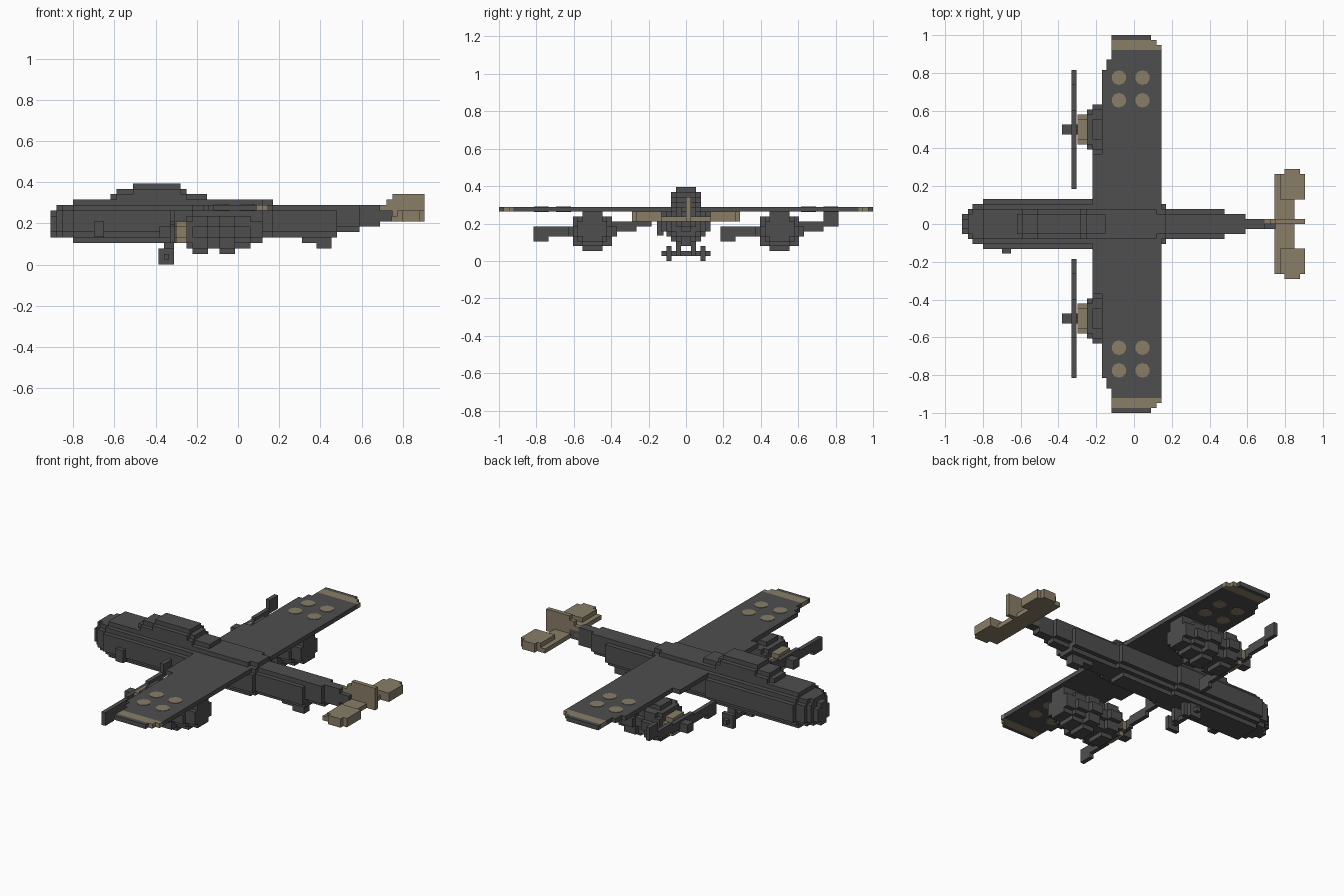
import bpy, bmesh, math
from mathutils import Matrix

if "Cube" in bpy.data.objects:
    bpy.data.objects.remove(bpy.data.objects["Cube"])

V = 2 / 76  # size of one block


def material(name, rgb):
    m = bpy.data.materials.new(name)
    m.diffuse_color = (*rgb, 1)
    m.use_nodes = True
    m.node_tree.nodes["Principled BSDF"].inputs["Base Color"].default_value = m.diffuse_color
    return m


GREY = material("dark_grey", (0.077, 0.077, 0.077))
TAN = material("tan", (0.25, 0.208, 0.137))


def finish(name, bm, mat):
    bmesh.ops.recalc_face_normals(bm, faces=bm.faces)
    me = bpy.data.meshes.new(name)
    bm.to_mesh(me)
    bm.free()
    me.materials.append(mat)
    ob = bpy.data.objects.new(name, me)
    bpy.context.collection.objects.link(ob)
    return ob


def extrude(bm, points, offset):
    face = bm.faces.new([bm.verts.new(p) for p in points])
    new = bmesh.ops.extrude_face_region(bm, geom=[face], use_keep_orig=True)["geom"]
    bmesh.ops.translate(bm, vec=offset, verts=[g for g in new if isinstance(g, bmesh.types.BMVert)])


def boxes(name, mat, *spans):
    """Several boxes in one object, each (x0, x1, y0, y1, z0, z1)."""
    bm = bmesh.new()
    for x0, x1, y0, y1, z0, z1 in spans:
        extrude(bm, [(x0, y0, z0), (x1, y0, z0), (x1, y1, z0), (x0, y1, z0)], (0, 0, z1 - z0))
    return finish(name, bm, mat)


def stepped_body(name, mat, sections, cy=0.0):
    """Sections along x: (x0, x1, bottom row, half widths of the rows upward), in blocks."""
    bm = bmesh.new()
    for x0, x1, row, widths in sections:
        side = []
        for i, w in enumerate(widths):
            for z in (row + i, row + i + 1):
                if i and z == row + i and widths[i - 1] == w:
                    continue
                side.append((w * V, z * V))
        loop = [(y, z) for y, z in side] + [(-y, z) for y, z in reversed(side)]
        extrude(bm, [(x0, cy + y, z) for y, z in loop], (x1 - x0, 0, 0))
    return finish(name, bm, mat)


# Fuselage, nose to tail boom
stepped_body("fuselage", GREY, [
    (-0.91, -0.88, 5, [1, 2, 2, 2, 1]),
    (-0.88, -0.855, 5, [2, 3, 3, 3, 3, 2]),
    (-0.855, -0.80, 5, [3, 4, 4, 4, 4, 3]),
    (-0.80, -0.22, 4, [3, 4, 5, 5, 5, 5, 4, 3]),
    (-0.22, 0.12, 4, [2, 3, 4, 4, 4, 4, 3, 3]),
    (0.12, 0.17, 5, [3, 4, 4, 4, 4, 3, 2]),
    (0.17, 0.48, 5, [2, 3, 3, 3, 3, 2]),
    (0.48, 0.59, 6, [1, 2, 2, 2, 2]),
    (0.59, 0.69, 7, [1, 1, 1, 1]),
    (0.69, 0.75, 8, [1, 1]),
])

# Stepped cockpit canopy
stepped_body("canopy", GREY, [
    (-0.62, -0.59, 12, [2]),
    (-0.59, -0.51, 12, [3, 2]),
    (-0.51, -0.28, 12, [3, 3, 2]),
    (-0.28, -0.25, 12, [3, 2]),
    (-0.25, -0.15, 12, [2]),
])
boxes("side_blister", GREY, (-0.70, -0.65, -0.155, -0.12, 0.135, 0.21))

# Wing with stepped leading edge
half = [(-0.22, 0), (-0.22, 0.37), (-0.17, 0.37), (-0.17, 0.815), (-0.145, 0.815),
        (-0.145, 0.87), (-0.12, 0.87), (-0.12, 0.921), (0.145, 0.921), (0.145, 0)]
outline = half[1:-1] + [(x, -y) for x, y in reversed(half[1:-1])]
bm = bmesh.new()
extrude(bm, [(x, y, 10 * V) for x, y in outline], (0, 0, V))
finish("wing", bm, GREY)

Z0, Z1 = 10 * V, 11 * V
for s, side in ((1, "left"), (-1, "right")):
    # Tan band and dark end of each wing tip
    boxes(side + "_tip_band", TAN,
          (-0.12, 0.145, *sorted((s * 0.921, s * 0.947)), Z0, Z1),
          (-0.12, 0.118, *sorted((s * 0.947, s * 0.975)), Z0, Z1))
    boxes(side + "_tip_end", GREY, (-0.12, 0.09, *sorted((s * 0.975, s)), Z0, Z1))

    # Painted spots above and below
    bm = bmesh.new()
    for x in (-0.08, 0.045):
        for y in (0.655, 0.775):
            for z in (Z0, Z1):
                bmesh.ops.create_cone(bm, cap_ends=True, segments=10, radius1=0.039, radius2=0.039,
                                      depth=0.005, matrix=Matrix.Translation((x, s * y, z)))
    finish(side + "_wing_spots", bm, TAN)

    # Engine with alternating cylinder rings
    cy = s * 0.5
    stepped_body(side + "_engine", GREY, [
        (-0.25, -0.22, 3, [3, 4, 4, 4, 4, 3]),
        (-0.22, -0.145, 2, [2, 4, 4, 5, 5, 4, 4, 2]),
        (-0.145, -0.09, 3, [3, 3, 4, 4, 3, 3, 2]),
        (-0.09, -0.015, 2, [2, 4, 4, 5, 5, 4, 4, 2]),
        (-0.015, 0.06, 3, [2, 3, 4, 4, 3, 3, 2]),
        (0.06, 0.12, 4, [2, 3, 3, 3, 2, 2]),
    ], cy)
    stepped_body(side + "_engine_collar", TAN, [(-0.30, -0.25, 4, [2, 3, 3, 2])], cy)
    boxes(side + "_spinner", GREY, (-0.38, -0.25, cy - V, cy + V, 5 * V, 7 * V))

    # Propeller stepping upward toward +y
    px = (-0.33, -0.305)
    boxes(side + "_propeller", GREY,
          (*px, cy - 0.315, cy - 0.235, 4 * V, 7 * V),
          (*px, cy - 0.235, cy - 0.10, 5 * V, 7 * V),
          (*px, cy - 0.10, cy + 0.10, 5.5 * V, 7.5 * V),
          (*px, cy + 0.10, cy + 0.235, 6 * V, 8 * V),
          (*px, cy + 0.235, cy + 0.315, 7 * V, 10 * V))

    # Main wheel and strut
    boxes(side + "_wheel", GREY, (-0.385, -0.31, s * 0.092 - V / 2, s * 0.092 + V / 2, 0, 3 * V))
    boxes(side + "_gear_strut", GREY, (-0.36, -0.31, s * 0.04 - V / 2, s * 0.04 + V / 2, V, 4.5 * V))

    # Tailplane half with thick outer elevator
    def span(a, b):
        return sorted((s * a, s * b))
    boxes(side + "_tailplane", TAN,
          (0.745, 0.85, *span(0, 0.265), 8 * V, 9 * V),
          (0.775, 0.905, *span(0.13, 0.265), 8 * V, 10 * V),
          (0.797, 0.88, *span(0.265, 0.29), 8 * V, 10 * V))

boxes("wheel_axle", GREY, (-0.36, -0.335, -0.13, 0.13, V, 2 * V))

# Tail fin with stepped front edge
bm = bmesh.new()
fin = [(0.69, 8), (0.905, 8), (0.905, 13), (0.75, 13), (0.75, 12), (0.72, 12), (0.72, 11), (0.69, 11)]
extrude(bm, [(x, 0, z * V) for x, z in fin], (0, V, 0))
finish("tail_fin", bm, TAN)

# Tail skid under the rear body
boxes("tail_skid", GREY, (0.31, 0.455, -V, V, 4 * V, 5.5 * V), (0.38, 0.455, -V, V, 3 * V, 4 * V))
